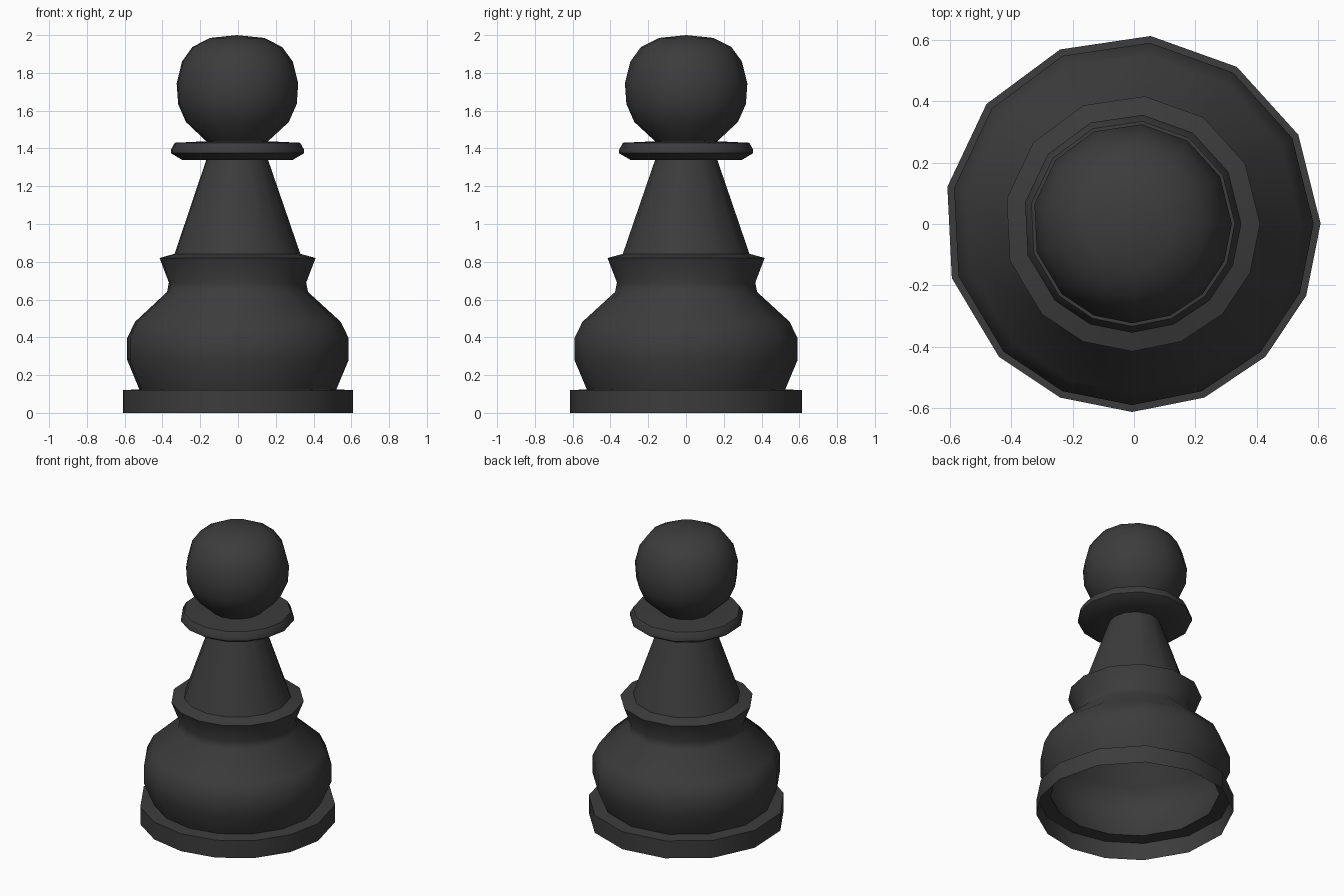
import bpy
import math

if "Cube" in bpy.data.objects:
    bpy.data.objects.remove(bpy.data.objects["Cube"])

# Unevenly spaced lathe angles: 8 wide steps, then 6 narrow ones
ANGLES = [i * 28.125 for i in range(8)] + [225 + i * 22.5 for i in range(6)]
DIRS = [(math.cos(math.radians(a)), math.sin(math.radians(a))) for a in ANGLES]
AXIS_X, AXIS_Y = -0.006, 0.0015

dark = bpy.data.materials.new("dark_grey")
dark.diffuse_color = (0.045, 0.045, 0.045, 1)
dark.use_nodes = True
dark.node_tree.nodes["Principled BSDF"].inputs["Base Color"].default_value = dark.diffuse_color


def lathe(name, profile):
    """Spin (radius, height) points into an open shell; radius 0 makes a pole."""
    n = len(DIRS)
    verts, faces, rings = [], [], []
    for r, z in profile:
        start = len(verts)
        if r == 0:
            verts.append((AXIS_X, AXIS_Y, z))
            rings.append([start] * n)
        else:
            verts += [(AXIS_X + r * c, AXIS_Y + r * s, z) for c, s in DIRS]
            rings.append(list(range(start, start + n)))
    for low, high in zip(rings, rings[1:]):
        for i in range(n):
            j = (i + 1) % n
            quad = [low[i], low[j], high[j], high[i]]
            faces.append(list(dict.fromkeys(quad)))
    mesh = bpy.data.meshes.new(name)
    mesh.from_pydata(verts, [], faces)
    mesh.update()
    mesh.materials.append(dark)
    obj = bpy.data.objects.new(name, mesh)
    bpy.context.collection.objects.link(obj)
    bpy.ops.object.select_all(action='DESELECT')
    obj.select_set(True)
    bpy.context.view_layer.objects.active = obj
    bpy.ops.object.shade_smooth_by_angle(angle=math.radians(38))
    return obj


# Base band, open underneath
lathe("base", [(0.6145, 0), (0.6145, 0.12), (0.527, 0.125)])

# Bulging body with flared shoulder
lathe("body", [(0.527, 0.125), (0.592, 0.28), (0.592, 0.395), (0.55, 0.482),
               (0.377, 0.64), (0.367, 0.69), (0.417, 0.82), (0.336, 0.842)])

# Tapered stem
lathe("stem", [(0.336, 0.842), (0.165, 1.34)])

# Thin disc collar
lathe("collar", [(0.165, 1.34), (0.297, 1.34), (0.356, 1.375), (0.356, 1.393),
                 (0.335, 1.43), (0.165, 1.438)])

# Round head
lathe("head", [(0.165, 1.438), (0.275, 1.54), (0.317, 1.635), (0.325, 1.745),
               (0.296, 1.86), (0.24, 1.937), (0.145, 1.985), (0, 2.0)])
